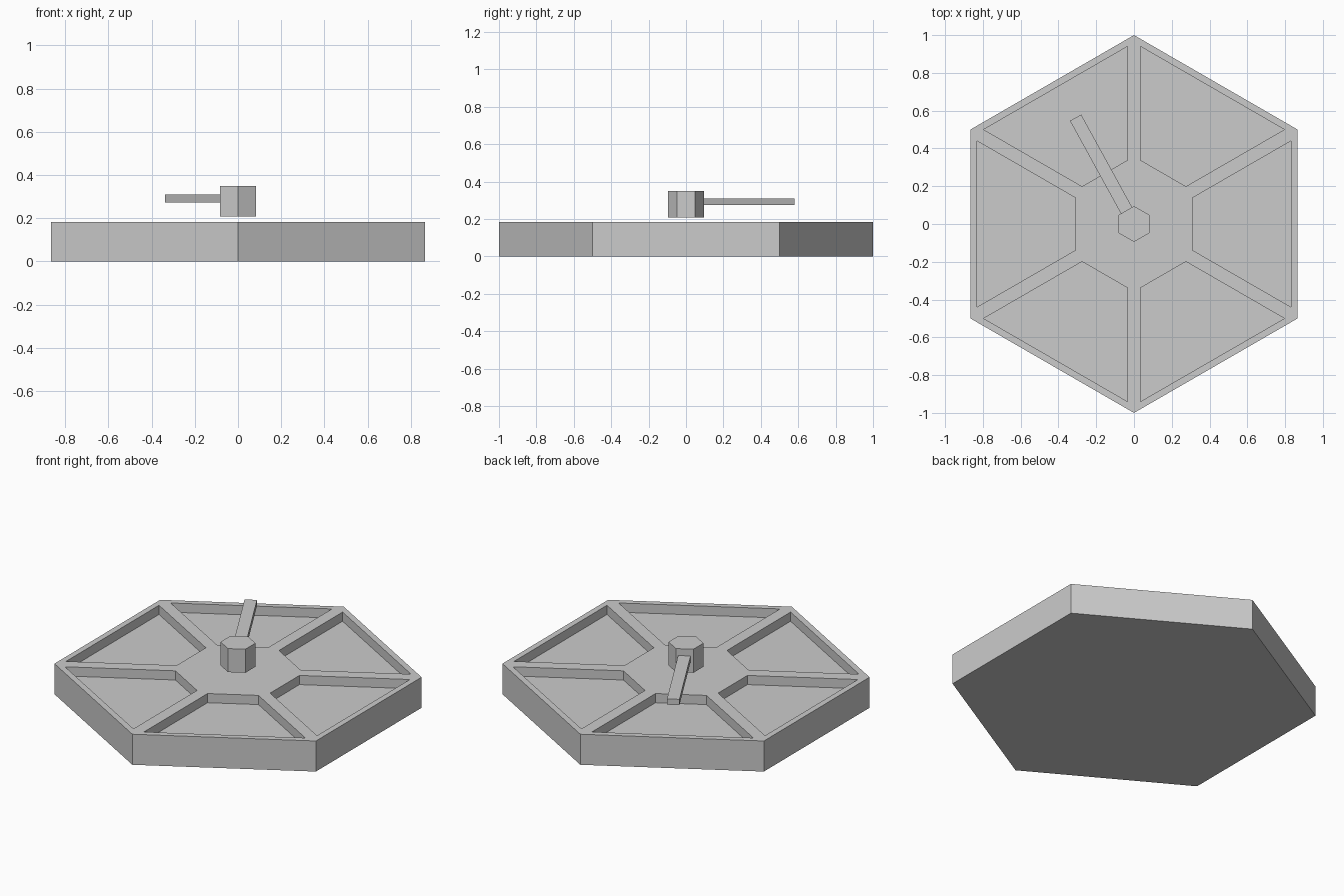
import bpy, bmesh
from math import cos, sin, pi, tan, radians
from mathutils import Vector, Matrix

if "Cube" in bpy.data.objects:
    bpy.data.objects.remove(bpy.data.objects["Cube"])

HEIGHT, DEPTH = 0.183, 0.055      # tray height, pocket depth
RIB = 0.035                       # half width of ribs and rim
INNER = 0.31                      # distance from centre to pocket


def finish(name, bm):
    bmesh.ops.remove_doubles(bm, verts=bm.verts, dist=1e-5)
    bmesh.ops.recalc_face_normals(bm, faces=bm.faces)
    mesh = bpy.data.meshes.new(name)
    bm.to_mesh(mesh)
    bm.free()
    obj = bpy.data.objects.new(name, mesh)
    bpy.context.collection.objects.link(obj)
    return obj


# Hexagonal tray: one 60 degree sector with a trapezoid pocket, repeated six times
def tray():
    bm = bmesh.new()
    edge = cos(pi / 6)
    outer = edge - RIB
    half = lambda x: x * tan(pi / 6) - RIB / cos(pi / 6)
    for i in range(6):
        rot = Matrix.Rotation(i * pi / 3, 3, 'Z')

        def v(x, y, z):
            return bm.verts.new(rot @ Vector((x, y, z)))

        bottom = [v(0, 0, 0), v(edge, -0.5, 0), v(edge, 0.5, 0)]
        c, a, b = v(0, 0, HEIGHT), v(edge, -0.5, HEIGHT), v(edge, 0.5, HEIGHT)
        pts = [(INNER, -half(INNER)), (outer, -half(outer)),
               (outer, half(outer)), (INNER, half(INNER))]
        rim = [v(x, y, HEIGHT) for x, y in pts]
        floor = [v(x, y, HEIGHT - DEPTH) for x, y in pts]
        faces = [bottom, [bottom[1], bottom[2], b, a], floor,
                 [c, a, rim[1], rim[0]], [a, b, rim[2], rim[1]],
                 [b, c, rim[3], rim[2]], [c, rim[0], rim[3]]]
        faces += [[rim[k], rim[(k + 1) % 4], floor[(k + 1) % 4], floor[k]]
                  for k in range(4)]
        for f in faces:
            bm.faces.new(f)
    return finish("hexagonal_tray", bm)


tray()

# Hexagonal hub floating above the centre
bm = bmesh.new()
z0, z1, r = 0.209, 0.35, 0.095
bmesh.ops.create_cone(bm, cap_ends=True, segments=6, radius1=r, radius2=r, depth=z1 - z0,
                      matrix=Matrix.Translation((0, 0, (z0 + z1) / 2)))
# put hub corners on the y axis, like the tray
corner = max(bm.verts, key=lambda p: p.co.y)
if abs(corner.co.x) > 1e-3:
    bmesh.ops.rotate(bm, verts=bm.verts, matrix=Matrix.Rotation(pi / 6, 3, 'Z'))
finish("hub", bm)

# Pointer arm running out from the hub
bm = bmesh.new()
start, end, width, a0, a1 = 0.04, 0.642, 0.068, 0.274, 0.309
bmesh.ops.create_cube(bm, size=1, matrix=Matrix.Rotation(radians(118.8), 4, 'Z')
                      @ Matrix.Translation(((start + end) / 2, 0, (a0 + a1) / 2))
                      @ Matrix.Diagonal((end - start, width, a1 - a0, 1)))
finish("pointer_arm", bm)
